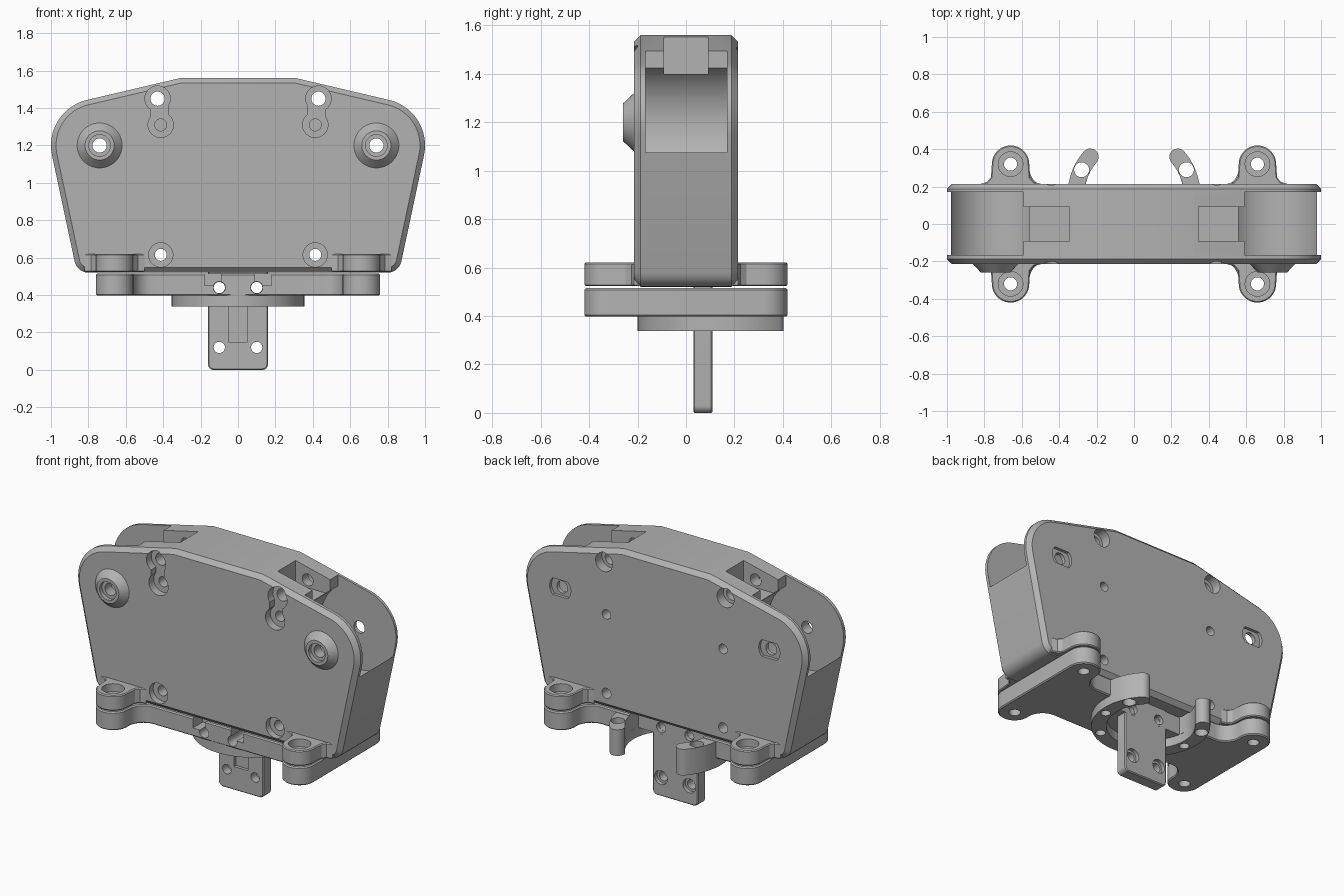
import bpy, bmesh
from math import sin, cos, radians

cube = bpy.data.objects.get("Cube")
if cube:
    bpy.data.objects.remove(cube)

mat = bpy.data.materials.new("mid grey")
mat.use_nodes = True
GREY = (0.45, 0.45, 0.45, 1)
mat.diffuse_color = GREY
mat.node_tree.nodes["Principled BSDF"].inputs["Base Color"].default_value = GREY


def arc(cx, cy, r, a0, a1, n=12):
    """Points on a circular arc, angles in degrees."""
    angles = [radians(a0 + (a1 - a0) * i / n) for i in range(n + 1)]
    return [(cx + r * cos(a), cy + r * sin(a)) for a in angles]


def circle(cx, cy, r, n=32):
    return arc(cx, cy, r, 0, 360, n)[:-1]


def rect(x0, y0, x1, y1):
    return [(x0, y0), (x1, y0), (x1, y1), (x0, y1)]


def mirror(pts):
    """Close a half outline (x > 0) with its mirror image."""
    return pts + [(-x, y) for x, y in reversed(pts)]


def prism(name, pts, axis, a, b, chamfer=0.0, segments=1, end_pts=None):
    """Extrude an outline along y (points are x, z) or z (points are x, y)."""
    bm = bmesh.new()
    place = (lambda p, d: (p[0], d, p[1])) if axis == "y" else (lambda p, d: (p[0], p[1], d))
    low = [bm.verts.new(place(p, a)) for p in pts]
    high = [bm.verts.new(place(p, b)) for p in (end_pts or pts)]
    caps = [bm.faces.new(low), bm.faces.new(high)]
    for i in range(len(pts)):
        j = (i + 1) % len(pts)
        bm.faces.new((low[i], low[j], high[j], high[i]))
    bmesh.ops.recalc_face_normals(bm, faces=bm.faces[:])
    if chamfer:
        edges = [e for f in caps for e in f.edges]
        bmesh.ops.bevel(bm, geom=edges, offset=chamfer, segments=segments,
                        profile=0.5, affect="EDGES")
    mesh = bpy.data.meshes.new(name)
    bm.to_mesh(mesh)
    bm.free()
    mesh.materials.append(mat)
    obj = bpy.data.objects.new(name, mesh)
    bpy.context.collection.objects.link(obj)
    return obj


def cut(obj, cutters):
    """Subtract (outline, axis, start, end) prisms and bake the result."""
    helpers = []
    for spec in cutters:
        helper = prism("cutter", *spec)
        helper.hide_render = True
        mod = obj.modifiers.new("cut", "BOOLEAN")
        mod.operation, mod.solver, mod.object = "DIFFERENCE", "EXACT", helper
        helpers.append(helper)
    bpy.context.view_layer.update()
    graph = bpy.context.evaluated_depsgraph_get()
    baked = bpy.data.meshes.new_from_object(obj.evaluated_get(graph))
    obj.modifiers.clear()
    obj.data = baked
    for helper in helpers:
        bpy.data.objects.remove(helper)


# Main housing: chamfered silhouette
outline = [(0.31, 0.52)] + arc(0.80, 0.595, 0.075, -90, -12, 6)
outline += arc(0.75, 1.2, 0.25, -12, 76, 16) + [(0.31, 1.56)]
housing = prism("housing", mirror(outline), "y", -0.215, 0.215, 0.027)

cuts = []
for s in (1, -1):
    cuts += [
        # Wheel pocket and the opening above it
        (circle(s * 0.74, 1.2, 0.27, 48), "y", -0.167, 0.17),
        (rect(s * 0.59, 1.2, s * 1.2, 1.7), "y", -0.167, 0.17),
        # Notch in the top
        (rect(s * 0.345, 1.4, s * 0.66, 1.7), "y", -0.09, 0.09),
        # Axle hole and clipped nut recess
        (circle(s * 0.74, 1.2, 0.038), "y", -0.4, 0.4),
        (arc(s * 0.74, 1.2, 0.075, -45, 45) + arc(s * 0.74, 1.2, 0.075, 135, 225),
         "y", 0.195, 0.4),
        # Twin screw recess on the front
        (circle(s * 0.43, 1.45, 0.068), "y", -0.4, -0.165),
        (circle(s * 0.413, 1.31, 0.068), "y", -0.4, -0.165),
        (rect(s * 0.42 - 0.045, 1.33, s * 0.42 + 0.045, 1.43), "y", -0.4, -0.165),
        (circle(s * 0.43, 1.45, 0.038), "y", -0.4, 0.4),
        (circle(s * 0.413, 1.31, 0.032), "y", -0.4, -0.04),
        # Lower screw hole
        (circle(s * 0.413, 0.615, 0.065), "y", -0.4, -0.175),
        (circle(s * 0.413, 0.615, 0.032), "y", -0.4, 0.4),
        # Rear recess and pilot hole
        (circle(s * 0.43, 1.45, 0.06), "y", 0.15, 0.4),
        (circle(s * 0.413, 1.12, 0.03), "y", 0.05, 0.4),
    ]
cut(housing, cuts)

# Conical axle bosses
for side, s in (("left", 1), ("right", -1)):
    x = s * 0.74
    boss = prism(side + "_axle_boss", circle(x, 1.2, 0.125, 40), "y", -0.21, -0.26,
                 end_pts=circle(x, 1.2, 0.078, 40))
    cut(boss, [(circle(x, 1.2, 0.058), "y", -0.4, -0.235),
               (circle(x, 1.2, 0.038), "y", -0.4, 0)])

# Upper mounting feet
for side, s in (("left", 1), ("right", -1)):
    for end, t in (("front", -1), ("rear", 1)):
        half = [(0.50, 0.19), (0.50, 0.215), (0.535, 0.225), (0.555, 0.25)]
        half += arc(0.66, 0.32, 0.1, 180, 0, 20)
        half += [(0.765, 0.25), (0.785, 0.225), (0.82, 0.215), (0.82, 0.19)]
        foot = prism(f"{end}_{side}_upper_foot", [(s * x, t * y) for x, y in half],
                     "z", 0.523, 0.62, 0.006)
        cut(foot, [(circle(s * 0.66, t * 0.32, 0.066), "z", 0.57, 0.8),
                   (circle(s * 0.66, t * 0.32, 0.035), "z", 0.3, 0.8)])

# Base plate with four rounded feet
RX, RY, R_OUT, R_IN = 0, 0.155, 0.355, 0.265
rear = [(0.36, 0.2)] + arc(0.46, 0.3, 0.1, -90, 0, 8) + arc(0.66, 0.32, 0.1, 180, 0, 20)
plate_half = [(x, -y) for x, y in rear] + rear[::-1]
base = prism("base_plate", mirror(plate_half), "z", 0.397, 0.515, 0.007)
cuts = [(mirror([(0, 0.11), (0.26, 0.11)] + arc(RX, RY, R_IN, 0, 45, 8) + [(0.19, 0.6)])[1:-1],
         "z", 0.3, 0.8)]
for s in (1, -1):
    cuts += [(circle(s * 0.66, t * 0.32, 0.035), "z", 0.3, 0.8) for t in (1, -1)]
    cuts += [(rect(s * 0.09, -0.3, s * 0.18, -0.1), "z", 0.45, 0.8),
             (circle(s * 0.1, 0.44, 0.032), "y", -0.4, 0.4),
             (circle(s * 0.28, 0.29, 0.04), "z", 0.3, 0.8)]
cut(base, cuts)


def sector(a0, a1):
    """Ring sector outline with rounded tips."""
    mid, tip = (R_OUT + R_IN) / 2, (R_OUT - R_IN) / 2
    c0 = (RX + mid * cos(radians(a0)), RY + mid * sin(radians(a0)))
    c1 = (RX + mid * cos(radians(a1)), RY + mid * sin(radians(a1)))
    pts = arc(RX, RY, R_OUT, a0, a1, 40) + arc(*c1, tip, a1, a1 + 180, 10)[1:-1]
    return pts + arc(RX, RY, R_IN, a1, a0, 40) + arc(*c0, tip, a0 + 180, a0 + 360, 10)[1:-1]


# Open ring under the base, with taller fingers at its ends
ring = prism("lower_ring", sector(-221, 41), "z", 0.338, 0.402)
holes = [(circle(s * 0.28, 0.29, 0.04), "z", 0.2, 0.8) for s in (1, -1)]
for a in (-10, -55, -125, -170):
    x, y = arc(RX, RY, 0.31, a, a, 1)[0]
    holes.append((circle(x, y, 0.03), "z", 0.2, 0.385))
cut(ring, holes)
for side, a0, a1 in (("left", 8, 41), ("right", 139, 172)):
    finger = prism(side + "_finger", sector(a0, a1), "z", 0.34, 0.505)
    cut(finger, holes[:2])

# Hanging blade with four holes and a front groove
blade_half = arc(0.13, 0.03, 0.03, -90, 0, 6) + [(0.16, 0.53)]
blade = prism("hanging_blade", mirror(blade_half), "y", 0.03, 0.11, 0.006)
cuts = [(rect(-0.05, 0.15, 0.05, 0.5), "y", -0.1, 0.05)]
for s in (1, -1):
    for z in (0.12, 0.44):
        cuts += [(circle(s * 0.1, z, 0.03), "y", -0.4, 0.4),
                 (circle(s * 0.1, z, 0.045), "y", 0.085, 0.4)]
cut(blade, cuts)

# Smooth curved walls, keep hard edges crisp
bpy.ops.object.select_all(action="DESELECT")
for obj in bpy.context.scene.objects:
    if obj.type == "MESH":
        obj.select_set(True)
        bpy.context.view_layer.objects.active = obj
bpy.ops.object.shade_smooth_by_angle(angle=radians(28))
